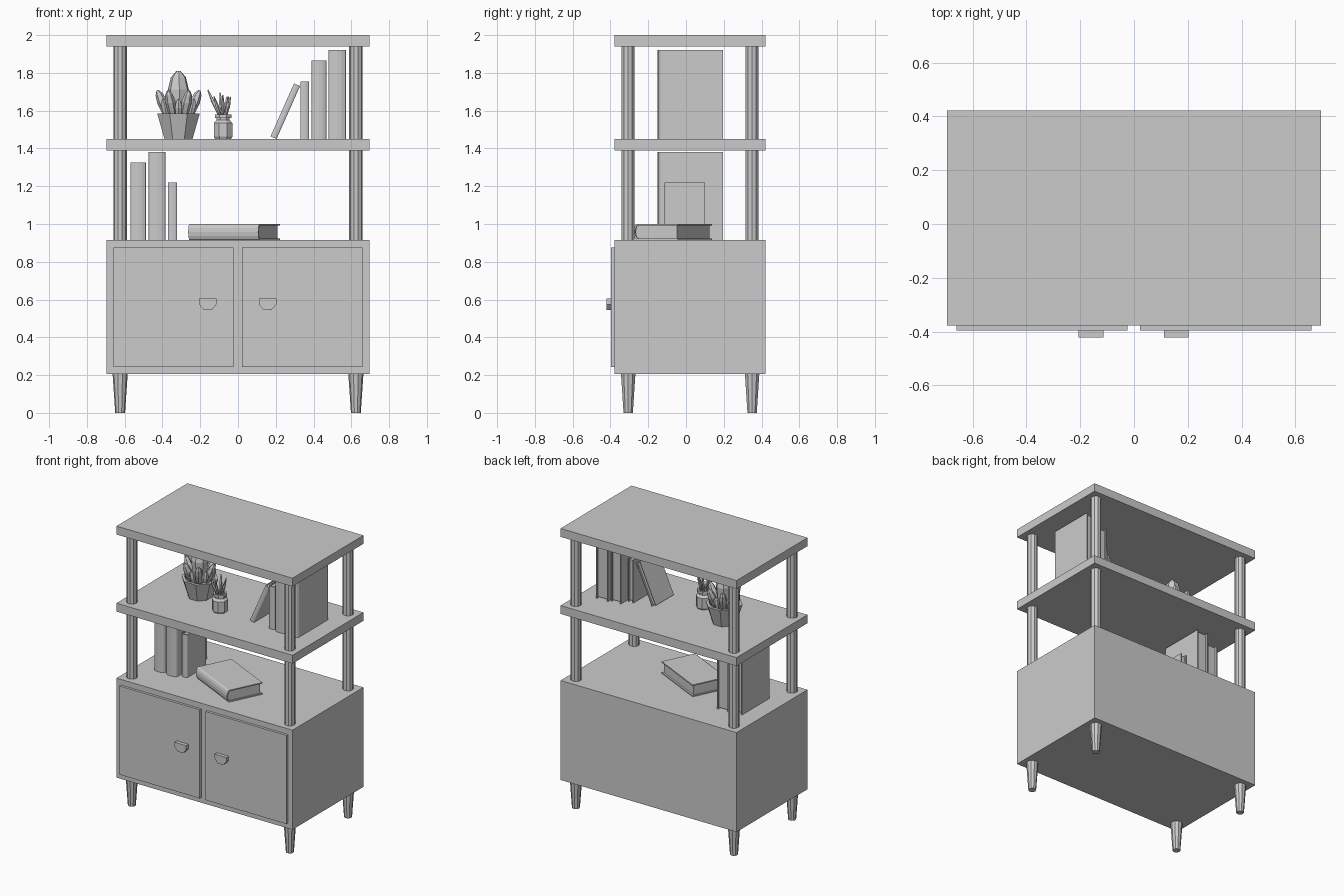
import bpy, bmesh, random
from math import sin, cos, pi, radians
from mathutils import Matrix, Vector

if "Cube" in bpy.data.objects:
    bpy.data.objects.remove(bpy.data.objects["Cube"])

random.seed(4)


def finish(name, bm, mat=Matrix()):
    bmesh.ops.recalc_face_normals(bm, faces=bm.faces)
    me = bpy.data.meshes.new(name)
    bm.to_mesh(me)
    bm.free()
    ob = bpy.data.objects.new(name, me)
    ob.matrix_world = mat
    bpy.context.collection.objects.link(ob)
    return ob


def add_box(bm, lo, hi):
    lo, hi = Vector(lo), Vector(hi)
    m = Matrix.Translation((lo + hi) / 2) @ Matrix.Diagonal((*(hi - lo), 1))
    bmesh.ops.create_cube(bm, size=1, matrix=m)


def box(name, lo, hi):
    bm = bmesh.new()
    add_box(bm, lo, hi)
    return finish(name, bm)


def add_prism(bm, pts, depth):
    """Extrude a closed list of 3D points by a vector."""
    f = bm.faces.new([bm.verts.new(p) for p in pts])
    r = bmesh.ops.extrude_face_region(bm, geom=[f], use_keep_orig=True)
    vs = [v for v in r["geom"] if isinstance(v, bmesh.types.BMVert)]
    bmesh.ops.translate(bm, verts=vs, vec=depth)


def add_lathe(bm, profile, sides, mat=Matrix(), turn=0.0):
    """Stack rings of (radius, z), capped at both ends."""
    rings = []
    for r, z in profile:
        rings.append([bm.verts.new(mat @ Vector((r * cos(a), r * sin(a), z)))
                      for a in (turn + 2 * pi * i / sides for i in range(sides))])
    for a, b in zip(rings, rings[1:]):
        for i in range(sides):
            j = (i + 1) % sides
            bm.faces.new((a[i], a[j], b[j], b[i]))
    bm.faces.new(rings[0][::-1])
    bm.faces.new(rings[-1])


def lathe(name, profile, sides, loc, turn=0.0):
    bm = bmesh.new()
    add_lathe(bm, profile, sides, turn=turn)
    return finish(name, bm, Matrix.Translation(loc))


def book(name, t, d, h, mat):
    """Rounded-spine cover (spine at y = 0, standing on z = 0) around a page block."""
    bm = bmesh.new()
    c, bulge = min(0.008, t * 0.15), t * 0.2

    def arc(w, y0):
        return [(w * cos(a), y0 + bulge * (1 - sin(a)), 0) for a in (pi * i / 6 for i in range(7))]
    outer, inner = arc(t / 2, 0), arc(t / 2 - c, c)
    shape = [(t / 2, d, 0)] + outer + [(-t / 2, d, 0), (c - t / 2, d, 0)] + inner[::-1] + [(t / 2 - c, d, 0)]
    add_prism(bm, shape, (0, 0, h))
    page = [(-t / 2 + c, d - 0.012, 0.008)] + [(x, y, 0.008) for x, y, z in inner[::-1]] + [(t / 2 - c, d - 0.012, 0.008)]
    add_prism(bm, page, (0, 0, h - 0.016))
    return finish(name, bm, mat)


# Cabinet body and shelves
F, B, W = -0.378, 0.422, 0.695
for name, z0, z1 in (("cabinet_body", 0.205, 0.915), ("middle_shelf", 1.39, 1.45), ("top_shelf", 1.94, 2.0)):
    box(name, (-W, F, z0), (W, B, z1))

# Doors and pulls
for side, x0, x1, hx in (("left", -0.66, -0.025, -0.16), ("right", 0.022, 0.66, 0.157)):
    box(side + "_door", (x0, -0.396, 0.243), (x1, F, 0.875))
    bm = bmesh.new()
    half = [(0.046, 0.605), (0.046, 0.574), (0.021, 0.545)]
    outline = half + [(-x, z) for x, z in reversed(half)]
    add_prism(bm, [(hx + x, -0.422, z) for x, z in outline], (0, 0.026, 0))
    finish(side + "_pull", bm)

# Legs and posts
for sx in (-1, 1):
    for row, y in (("front", -0.306), ("back", 0.35)):
        side = row + ("_left" if sx < 0 else "_right")
        x = sx * 0.624
        lathe(side + "_leg", [(0.026, 0), (0.04, 0.205)], 10, (x, y, 0))
        for z0, z1 in ((0.915, 1.39), (1.45, 1.94)):
            lathe(side + "_post", [(0.036, z0), (0.036, z1)], 10, (x, y, 0))

# Standing books: x min, x max, front y, back y, base, top
for x0, x1, y0, y1, z0, z1 in (
        (0.33, 0.375, -0.13, 0.12, 1.45, 1.755), (0.388, 0.468, -0.145, 0.18, 1.45, 1.865),
        (0.478, 0.572, -0.15, 0.197, 1.45, 1.92), (-0.57, -0.487, -0.145, 0.18, 0.915, 1.325),
        (-0.473, -0.384, -0.15, 0.197, 0.915, 1.38), (-0.37, -0.323, -0.115, 0.1, 0.915, 1.22)):
    book("standing_book", x1 - x0, y1 - y0, z1 - z0, Matrix.Translation(((x0 + x1) / 2, y0, z0)))

# Leaning book
book("leaning_book", 0.035, 0.21, 0.307,
     Matrix.Translation((0.188, -0.115, 1.457)) @ Matrix.Rotation(radians(24), 4, 'Y'))

# Book lying flat, turned on the shelf
flat = Matrix(((0, 0.437, -0.9, 0.107), (0, 0.9, 0.437, -0.277), (1, 0, 0, 0.958), (0, 0, 0, 1)))
book("lying_book", 0.085, 0.262, 0.412, flat)

# Plant pot with recessed soil
plant = Vector((-0.315, 0.02, 1.45))
lathe("plant_pot", [(0.08, 0), (0.122, 0.135), (0.102, 0.135), (0.097, 0.11)], 8, plant, pi / 8)

# Succulent: one big central leaf, two rings of smaller leaves
leaf = [(0.5, 0), (0.85, 0.3), (1, 0.62), (0.72, 0.87), (0.2, 1)]
bm = bmesh.new()
add_lathe(bm, [(r * 0.057, 0.1 + z * 0.26) for r, z in leaf], 7, turn=0.3)
for n, ring, tilt, size, rad, off in ((6, 0.048, 22, 0.17, 0.027, 0.0), (6, 0.066, 14, 0.115, 0.021, pi / 6)):
    for i in range(n):
        m = (Matrix.Rotation(off + 2 * pi * i / n, 4, 'Z') @ Matrix.Translation((ring, 0, 0.1))
             @ Matrix.Rotation(radians(tilt), 4, 'Y'))
        add_lathe(bm, [(r * rad, z * size) for r, z in leaf], 6, m)
finish("succulent_leaves", bm, Matrix.Translation(plant))

# Small jar
jar = Vector((-0.079, -0.09, 1.45))
lathe("jar", [(0.046, 0), (0.053, 0.012), (0.053, 0.085), (0.038, 0.1), (0.038, 0.11), (0.047, 0.112),
              (0.047, 0.13), (0.034, 0.13), (0.034, 0.105)], 8, jar, pi / 8)

# Thin stalks in the jar
bm = bmesh.new()
for i in range(7):
    m = (Matrix.Rotation(2 * pi * i / 7 + 0.2, 4, 'Z') @ Matrix.Translation((0.01, 0, 0.1))
         @ Matrix.Rotation(radians(random.uniform(10, 26)), 4, 'Y'))
    size = random.uniform(0.12, 0.19)
    add_lathe(bm, [(0.004, 0), (0.01, size * 0.6), (0.003, size)], 5, m)
finish("jar_stalks", bm, Matrix.Translation(jar))
